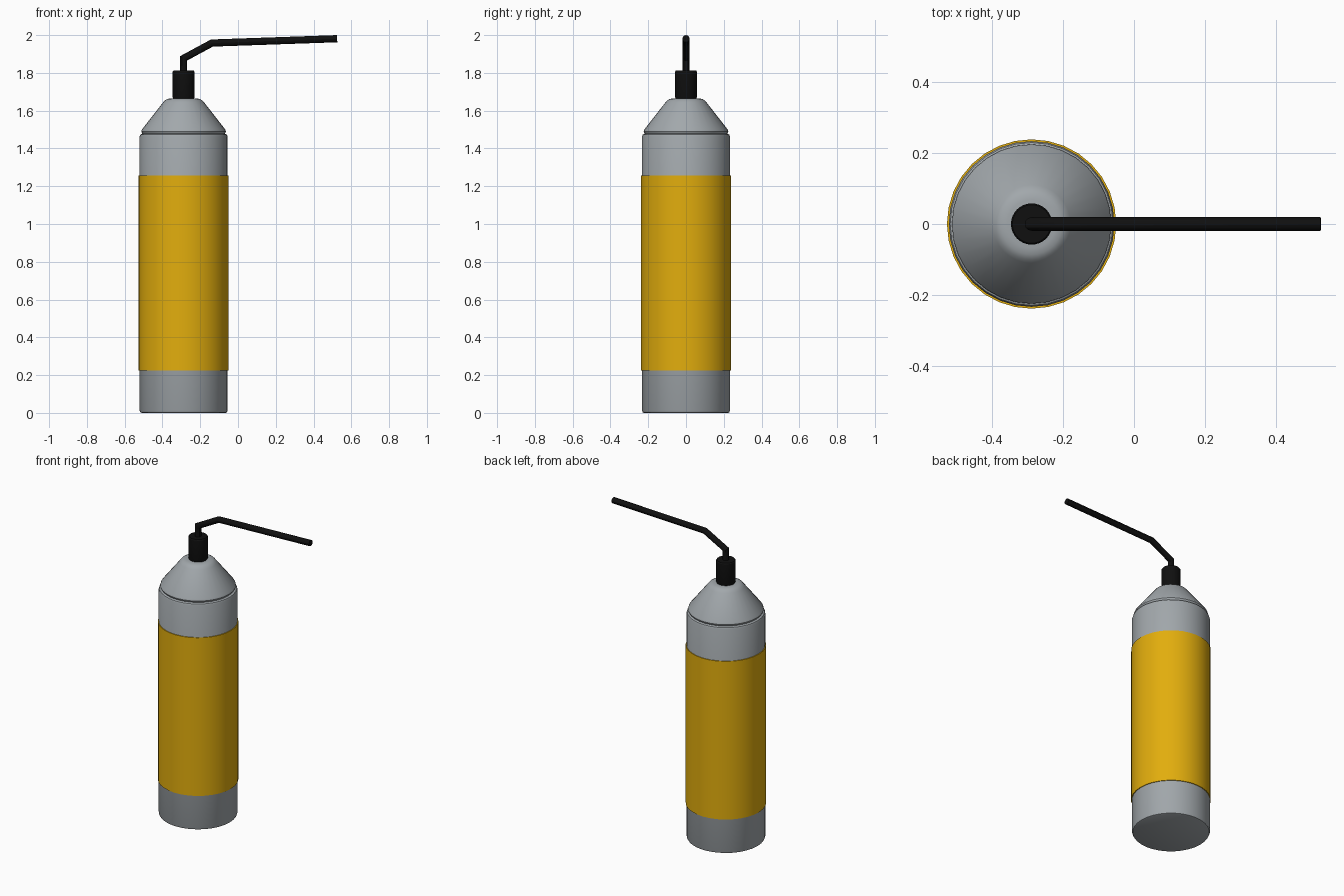
import bpy, bmesh, math
from mathutils import Vector

cube = bpy.data.objects.get("Cube")
if cube:
    bpy.data.objects.remove(cube, do_unlink=True)

AXIS_X = -0.288  # centre line of the bottle


def material(name, rgb):
    m = bpy.data.materials.new(name)
    m.use_nodes = True
    m.diffuse_color = (*rgb, 1)
    bsdf = next(n for n in m.node_tree.nodes if n.type == 'BSDF_PRINCIPLED')
    bsdf.inputs["Base Color"].default_value = (*rgb, 1)
    bsdf.inputs["Roughness"].default_value = 0.5
    return m


grey = material("grey plastic", (0.36, 0.39, 0.41))
yellow = material("yellow label", (0.76, 0.42, 0.004))
black = material("black plastic", (0.005, 0.005, 0.005))


def finish(name, bm, mat, angle=30):
    bmesh.ops.recalc_face_normals(bm, faces=bm.faces)
    mesh = bpy.data.meshes.new(name)
    bm.to_mesh(mesh)
    bm.free()
    obj = bpy.data.objects.new(name, mesh)
    bpy.context.collection.objects.link(obj)
    mesh.materials.append(mat)
    bpy.ops.object.select_all(action='DESELECT')
    obj.select_set(True)
    bpy.context.view_layer.objects.active = obj
    bpy.ops.object.shade_smooth_by_angle(angle=math.radians(angle))
    return obj


def skin(bm, rings, closed=False):
    """Bridge rings of vertices; cap both ends unless the loop is closed."""
    n = len(rings[0])
    pairs = list(zip(rings, rings[1:]))
    if closed:
        pairs.append((rings[-1], rings[0]))
    for a, b in pairs:
        for i in range(n):
            j = (i + 1) % n
            bm.faces.new((a[i], a[j], b[j], b[i]))
    if not closed:
        bm.faces.new(rings[0])
        bm.faces.new(rings[-1])


def lathe(name, profile, mat, sides=32, closed=False):
    bm = bmesh.new()
    rings = []
    for r, z in profile:
        angles = [math.tau * i / sides for i in range(sides)]
        rings.append([bm.verts.new((AXIS_X + r * math.cos(a), r * math.sin(a), z))
                      for a in angles])
    skin(bm, rings, closed)
    return finish(name, bm, mat)


def tube(name, path, radius, mat, sides=12):
    """Sweep a mitred circle along a path lying in the y = 0 plane."""
    bm = bmesh.new()
    pts = [Vector((x, 0, z)) for x, z in path]
    side = Vector((0, 1, 0))
    rings = []
    for i, p in enumerate(pts):
        before = (p - pts[i - 1]).normalized() if i else None
        after = (pts[i + 1] - p).normalized() if i < len(pts) - 1 else None
        d = ((before or after) + (after or before)).normalized()
        stretch = 1 / d.dot(before or after)
        up = side.cross(d) * stretch
        rings.append([bm.verts.new(p + radius * (math.cos(t) * side + math.sin(t) * up))
                      for t in (math.tau * k / sides for k in range(sides))])
    skin(bm, rings)
    return finish(name, bm, mat)


# Bottle body with softened rims
lathe("bottle_body", [(0.222, 0), (0.229, 0.003), (0.233, 0.012), (0.233, 1.463),
                      (0.229, 1.473), (0.22, 1.478)], grey)

# Sleeve label wrapped round the body
lathe("label", [(0.231, 0.225), (0.238, 0.225), (0.238, 1.257), (0.231, 1.257)],
      yellow, closed=True)

# Screw-on conical shoulder
lathe("shoulder", [(0.215, 1.474), (0.222, 1.484), (0.224, 1.49), (0.221, 1.5),
                   (0.11, 1.642), (0.1, 1.654), (0.086, 1.662), (0.068, 1.665)], grey)

# Nozzle collar
lathe("nozzle_collar", [(0.053, 1.66), (0.058, 1.672), (0.058, 1.806), (0.054, 1.812)], black)

# Bent spout
tube("spout", [(AXIS_X, 1.8), (AXIS_X, 1.877), (-0.138, 1.958), (0.525, 1.981)], 0.019, black)
